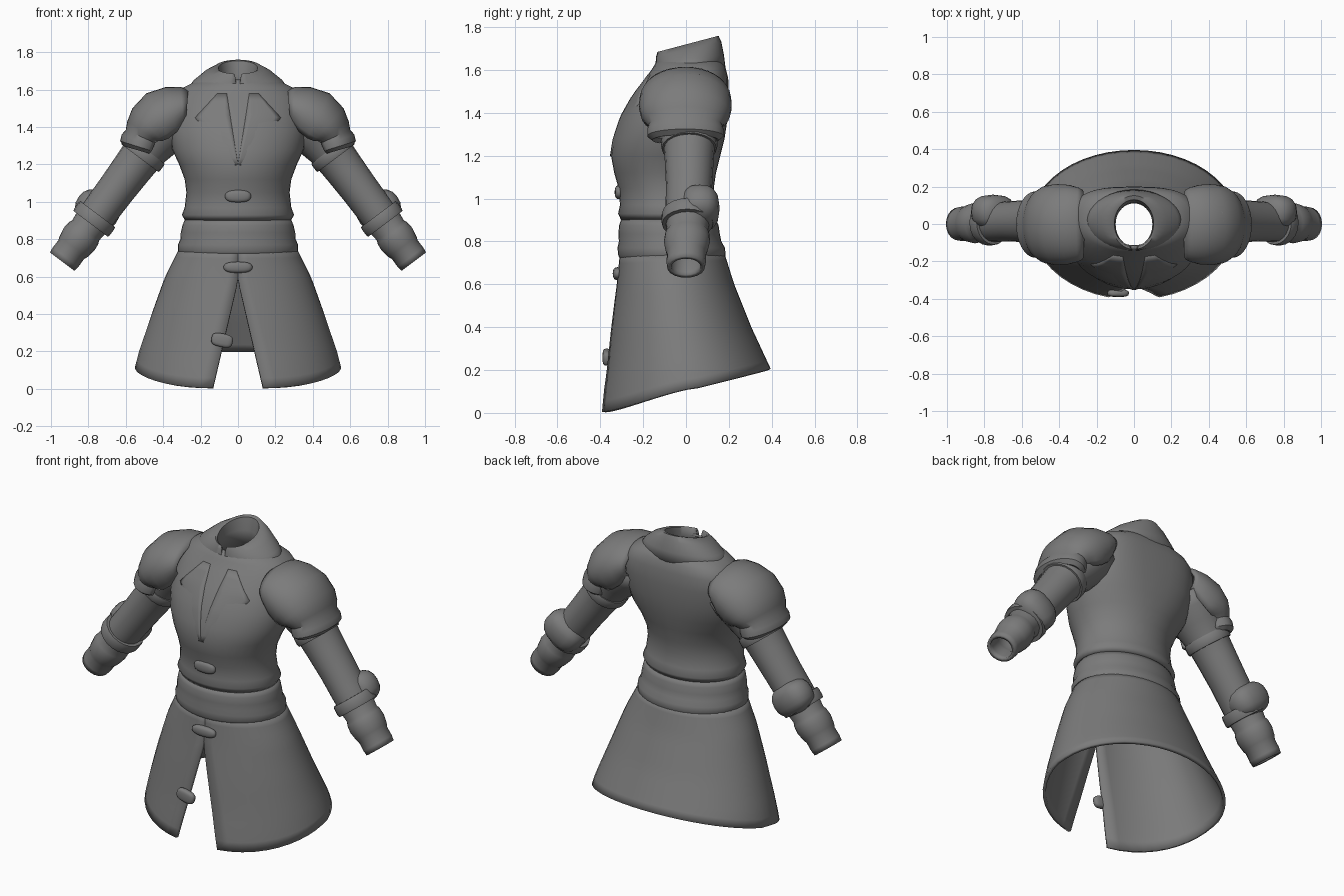
import bpy, math
from mathutils import Vector

if "Cube" in bpy.data.objects:
    bpy.data.objects.remove(bpy.data.objects["Cube"])

cloth = bpy.data.materials.new("grey_cloth")
cloth.diffuse_color = (0.2, 0.2, 0.2, 1)
cloth.use_nodes = True
cloth.node_tree.nodes["Principled BSDF"].inputs["Base Color"].default_value = cloth.diffuse_color


def finish(name, verts, faces, thick=0.0, mirror=False, angle=40):
    """Make a smooth-shaded object, optionally mirrored in x and thickened inward."""
    me = bpy.data.meshes.new(name)
    me.from_pydata([tuple(v) for v in verts], [], faces)
    me.materials.append(cloth)
    for p in me.polygons:
        p.use_smooth = True
    me.set_sharp_from_angle(angle=math.radians(angle))
    ob = bpy.data.objects.new(name, me)
    bpy.context.collection.objects.link(ob)
    if mirror:
        m = ob.modifiers.new("mirror", 'MIRROR')
        m.use_mirror_merge = False
    if thick:
        s = ob.modifiers.new("thickness", 'SOLIDIFY')
        s.thickness = thick
        s.offset = -1
    return ob


def loft(name, rings, closed=True, **kw):
    n = len(rings[0])
    verts = [p for r in rings for p in r]
    faces = []
    for k in range(len(rings) - 1):
        for i in range(n if closed else n - 1):
            j = (i + 1) % n
            faces.append((k*n + i, k*n + j, (k+1)*n + j, (k+1)*n + i))
    return finish(name, verts, faces, **kw)


def pw(a, p):
    return math.copysign(abs(a) ** p, a)


def at(table, z):
    """Interpolate a (z, half width, front y, back y) table."""
    for a, b in zip(table, table[1:]):
        if z <= b[0]:
            break
    t = (z - a[0]) / (b[0] - a[0])
    return [p + (q - p) * t for p, q in zip(a[:4], b[:4])]


def oval(row, th):
    """Point on an oval; a fifth entry squares off its back half."""
    z, rx, f, b, *sq = row
    s, c = math.sin(th), math.cos(th)
    if sq and c < 0:
        s, c = pw(s, sq[0]), pw(c, sq[0])
    return Vector((rx * s, (f + b) / 2 - (b - f) / 2 * c, z))


def body(name, table, seg=40, **kw):
    rings = [[oval(r, 2 * math.pi * i / seg) for i in range(seg)] for r in table]
    return loft(name, rings, **kw)


def tube(name, rows, seg=20, arc=180, **kw):
    """Rings of top (x, z), bottom (x, z), y radius, y centre; arc < 180 leaves the underside open."""
    full = arc == 180
    k = 2 / (1 - math.cos(math.radians(arc)))
    rings = []
    for tx, tz, bx, bz, ry, yc in rows:
        bx, bz = tx + (bx - tx) * k, tz + (bz - tz) * k
        ring = []
        for i in range(seg if full else seg + 1):
            a = math.radians(arc) * (2 * i / seg - 1)
            c, s = math.cos(a), math.sin(a)
            ring.append(Vector(((tx+bx)/2 + c*(tx-bx)/2, yc + s*ry, (tz+bz)/2 + c*(tz-bz)/2)))
        rings.append(ring)
    return loft(name, rings, closed=full, mirror=True, **kw)


# torso
TORSO = [(0.90, .283, -.303, .14), (0.93, .30, -.317, .153), (0.97, .285, -.308, .137),
         (1.05, .276, -.315, .13), (1.12, .285, -.335, .14), (1.20, .315, -.35, .16, .95),
         (1.28, .352, -.337, .18, .85), (1.38, .365, -.305, .195, .75), (1.48, .355, -.25, .20, .7),
         (1.56, .335, -.19, .197, .65), (1.61, .295, -.155, .185, .7), (1.645, .225, -.135, .165, .8),
         (1.655, .13, -.12, .13)]
body("torso", TORSO, thick=0.012, angle=60)

# waist belt
body("belt", [(.70, .30, -.30, .165), (.735, .322, -.316, .185), (.77, .322, -.32, .182),
              (.80, .308, -.313, .165), (.835, .306, -.316, .158), (.875, .297, -.312, .152),
              (.91, .282, -.30, .137)], thick=0.012, angle=60)

# skirt, split at the front, with a hem that rises to the back
SKIRT = [(0.0, .575, -.405, .46), (0.1, .555, -.392, .435), (0.2, .53, -.375, .398),
         (0.4, .462, -.35, .305), (0.6, .39, -.323, .225), (0.75, .315, -.308, .178)]
SEG, ROWS = 44, 14
rings = []
for k in range(ROWS + 1):
    v, ring = k / ROWS, []
    for i in range(SEG + 1):
        th = 2 * math.pi * i / SEG
        c = math.cos(th)
        hem = 0.12 - (0.115 * c ** 1.4 if c > 0 else 0.085 * c)
        z = hem + (0.75 - hem) * v
        row = at(SKIRT, z)
        slit = max(0.0005, 0.135 * (0.58 - z) / 0.57)
        g = math.asin(slit / row[1])
        ring.append(oval(row, g + (2 * math.pi - 2 * g) * i / SEG))
    rings.append(ring)
loft("skirt", rings, closed=False, thick=0.018)

# folded collar with a notch at the throat
COLLAR = [(1.600, 0, .275, -.148, .186, .03), (1.652, .018, .235, -.142, .177, .05),
          (1.697, .034, .175, -.14, .165, .08), (1.722, .038, .12, -.135, .152, .16),
          (1.716, .038, .105, -.125, .13, .20), (1.66, .02, .098, -.12, .115, .12),
          (1.58, 0, .10, -.12, .11, .05)]
rings = []
for z, tilt, rx, f, b, g in COLLAR:
    ring = []
    for i in range(37):
        th = g + (2 * math.pi - 2 * g) * i / 36
        ring.append(oval((z - tilt * math.cos(th), rx, f, b), th))
    rings.append(ring)
loft("collar", rings, closed=False, thick=0.008, angle=60)


# lapels: a raised fold line that sinks back into the chest
def chest(x, z, lift):
    _, rx, f, b = at(TORSO, z)
    return Vector((x, (f + b)/2 - (b - f)/2 * math.sqrt(max(0, 1 - (x/rx)**2)) - lift, z))


def mix(a, b, t):
    return (a[0] + (b[0] - a[0]) * t, a[1] + (b[1] - a[1]) * t)


rings = []
for k in range(11):
    v = k / 10
    inner = mix((0.002, 1.20), (0.06, 1.58), v)
    outer = mix((0.03, 1.19), (0.23, 1.45), v / 0.7) if v <= 0.7 else \
        mix((0.23, 1.45), (0.11, 1.58), (v - 0.7) / 0.3)
    end = 0.006 if v > 0.65 else -0.006
    rings.append([chest(*mix(inner, outer, i / 6), 0.005 + (end - 0.005) * i / 6)
                  for i in range(7)])
loft("lapel", rings, closed=False, thick=0.012, mirror=True)


# sleeves, measured as distance from the cuff along the arm
def arm_row(s, r, ry=None, yc=None):
    x, z = 0.94 - 0.6 * s, 0.68 + 0.8 * s
    yc = min(0.015, s * 0.03) if yc is None else yc
    return (x + .8*r, z + .6*r, x - .8*r, z - .6*r, ry or r, yc)


SLEEVE = [(0, .082), (.03, .086), (.08, .085), (.10, .093), (.15, .102), (.19, .098),
          (.21, .09), (.28, .098), (.36, .10), (.48, .102), (.62, .108), (.74, .115),
          (.83, .137), (.92, .16), (1.0, .172)]
tube("sleeve", [arm_row(s, r, min(r + .006, .165)) for s, r in SLEEVE], thick=0.02, angle=60)


# straps around the arms
def strap(name, s, r, w):
    prof = [(-w, r - .025), (-w, r - .004), (-w*.6, r), (w*.6, r), (w, r - .004), (w, r - .025)]
    tube(name, [arm_row(s + ds, q, q + .004) for ds, q in prof], angle=50)


strap("elbow_strap", .285, .119, .032)
strap("upper_arm_strap", .72, .127, .028)

# shoulder pads, open underneath, from the lower rim up to the neck side
PAD = [(.57, 1.30, .49, 1.27, .11), (.612, 1.298, .475, 1.258, .155), (.63, 1.325, .46, 1.272, .178),
       (.622, 1.36, .45, 1.297, .178), (.600, 1.385, .445, 1.315, .172), (.592, 1.43, .43, 1.325, .19),
       (.565, 1.50, .405, 1.325, .208), (.49, 1.58, .37, 1.34, .217), (.39, 1.613, .325, 1.375, .213),
       (.31, 1.615, .288, 1.42, .198), (.265, 1.60, .278, 1.44, .185)]
tube("shoulder_pad", [r + (-.003,) for r in PAD], seg=24, arc=128, thick=0.015)


# rounded lumps: elbow pads and coat toggles
def lump(name, centre, size, power=1.0, tilt=0.0, mirror=False, seg=16, rows=10):
    rings = []
    for k in range(rows + 1):
        ph = -math.pi / 2 + math.pi * k / rows
        ring = []
        for i in range(seg):
            th = 2 * math.pi * i / seg
            cp = pw(math.cos(ph), power)
            p = Vector((cp * pw(math.cos(th), power) * size[0],
                        cp * pw(math.sin(th), power) * size[1], pw(math.sin(ph), power) * size[2]))
            c, s = math.cos(tilt), math.sin(tilt)
            ring.append(Vector((c*p.x + s*p.z, p.y, -s*p.x + c*p.z)) + Vector(centre))
        rings.append(ring)
    return loft(name, rings, mirror=mirror, angle=60)


lump("elbow_pad", (.753, .065, .955), (.122, .092, .092), .8, math.radians(-37), True)
lump("chest_toggle", (0, -.313, 1.03), (.07, .02, .033), .8)
lump("waist_toggle", (0, -.32, .65), (.078, .022, .03), .8)
lump("skirt_toggle", (-.085, -.37, .26), (.058, .02, .036), .65, math.radians(12))
